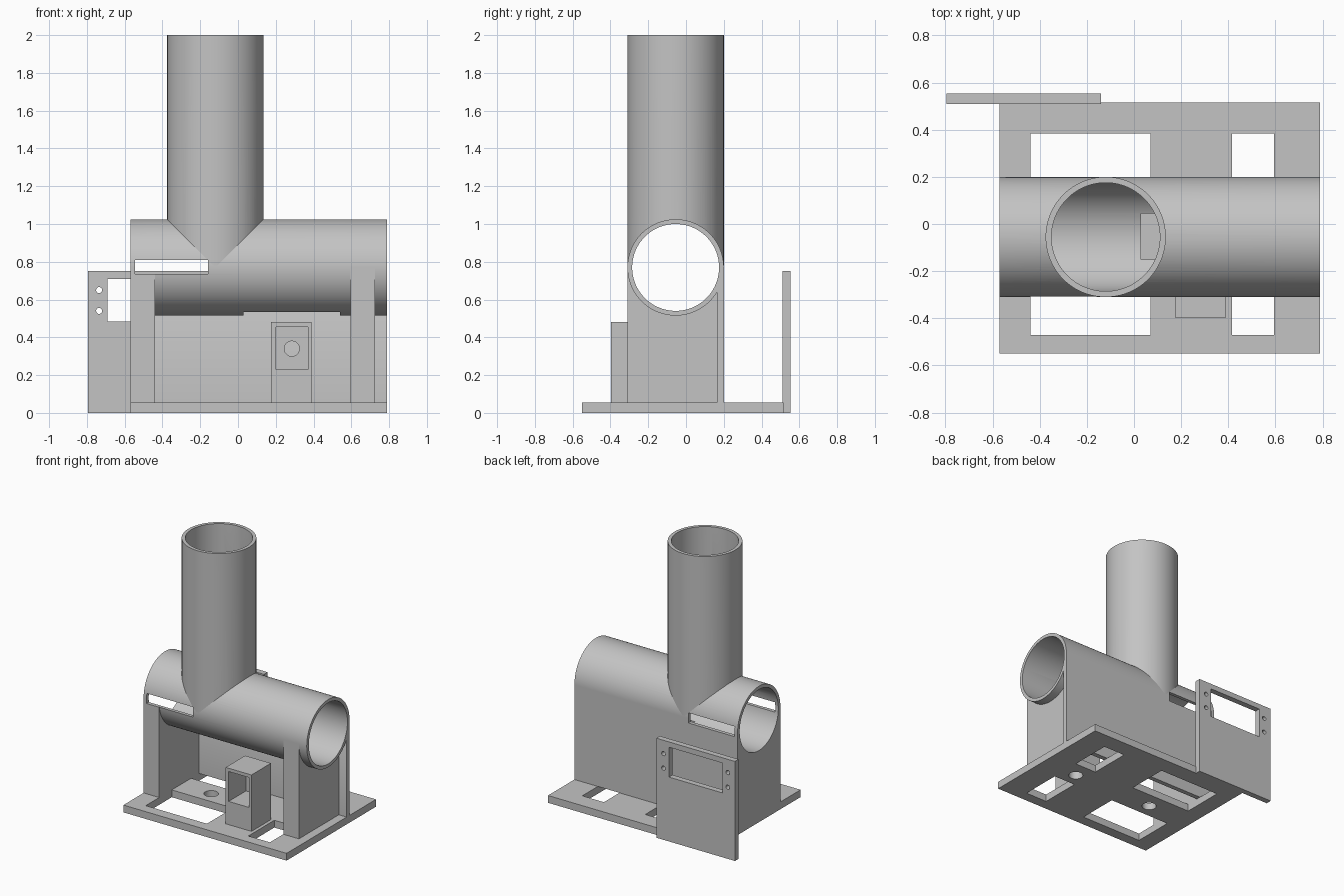
import bpy
from math import pi, radians

cube = bpy.data.objects.get("Cube")
if cube:
    bpy.data.objects.remove(cube, do_unlink=True)

# single material
GREY = (0.55, 0.55, 0.55, 1)
grey = bpy.data.materials.new("plain grey")
grey.use_nodes = True
grey.diffuse_color = GREY
grey.node_tree.nodes["Principled BSDF"].inputs["Base Color"].default_value = GREY


def box(name, x, y, z):
    """Box from (min, max) pairs."""
    centre = [(a + b) / 2 for a, b in (x, y, z)]
    bpy.ops.mesh.primitive_cube_add(size=1, location=centre)
    ob = bpy.context.object
    ob.name = name
    ob.scale = [b - a for a, b in (x, y, z)]
    bpy.ops.object.transform_apply(location=True, rotation=False, scale=True)
    return ob


def rod(name, axis, radius, centre, length, sides=96):
    """Solid cylinder along the x, y or z axis."""
    rot = {"x": (0, pi / 2, 0), "y": (pi / 2, 0, 0), "z": (0, 0, 0)}[axis]
    bpy.ops.mesh.primitive_cylinder_add(vertices=sides, radius=radius, depth=length,
                                        location=centre, rotation=rot)
    ob = bpy.context.object
    ob.name = name
    bpy.ops.object.transform_apply(location=True, rotation=True, scale=True)
    return ob


def cut(ob, *cutters):
    """Subtract each cutter from the object and discard it."""
    bpy.context.view_layer.objects.active = ob
    for c in cutters:
        c.hide_render = True
        mod = ob.modifiers.new("cut", "BOOLEAN")
        mod.operation, mod.solver, mod.object = "DIFFERENCE", "EXACT", c
        bpy.ops.object.modifier_apply(modifier=mod.name)
        bpy.data.objects.remove(c, do_unlink=True)


def finish(ob):
    ob.data.materials.clear()
    ob.data.materials.append(grey)
    bpy.ops.object.select_all(action="DESELECT")
    ob.select_set(True)
    bpy.context.view_layer.objects.active = ob
    bpy.ops.object.shade_smooth_by_angle(angle=radians(30))


# shared dimensions
LEFT, RIGHT = -0.57, 0.79
TUBE_Y, TUBE_Z, OUTER, BORE = -0.055, 0.77, 0.255, 0.23
STACK_X = -0.12
BASE_TOP = 0.055
MID_X, LENGTH = (LEFT + RIGHT) / 2, RIGHT - LEFT


def tube_core(radius):
    return rod("core_cutter", "x", radius, (MID_X, TUBE_Y, TUBE_Z), LENGTH + 0.2)


def stack_bore():
    return rod("stack_cutter", "z", BORE, (STACK_X, TUBE_Y, 1.5), 1.46)


def side_slot():
    return box("slot_cutter", (-0.545, -0.16), (-0.4, 0.3), (0.735, 0.81))


# horizontal tube, open below and slotted through both sides
tube = rod("horizontal_tube", "x", OUTER, (MID_X, TUBE_Y, TUBE_Z), LENGTH)
cut(tube, tube_core(BORE), stack_bore(), side_slot(),
    box("outlet_cutter", (0.03, 0.54), (-0.15, 0.045), (0.4, 0.7)))
finish(tube)

# vertical tube
stack = rod("vertical_tube", "z", OUTER, (STACK_X, TUBE_Y, 1.39), 1.22)
cut(stack, stack_bore(), tube_core(BORE), side_slot())
finish(stack)

# back wall and the two cross walls that cradle the tube
walls = (("back_wall", (LEFT, RIGHT), (0.165, 0.2)),
         ("right_support", (LEFT, -0.44), (-0.31, 0.165)),
         ("left_support", (0.595, 0.725), (-0.31, 0.165)))
for name, x, y in walls:
    wall = box(name, x, y, (BASE_TOP, TUBE_Z))
    cut(wall, tube_core(OUTER - 0.001), side_slot())
    finish(wall)

# base plate with four windows and two drilled holes
base = box("base_plate", (LEFT, RIGHT), (-0.55, 0.515), (0, BASE_TOP))
for x in ((-0.44, 0.07), (0.415, 0.595)):
    for y in ((-0.47, -0.16), (0.07, 0.385)):
        cut(base, box("window_cutter", x, y, (-0.1, 0.2)))
for x in (-0.185, 0.49):
    cut(base, rod("drill", "z", 0.05, (x, TUBE_Y, 0), 0.4, 48))
finish(base)

# small housing with a recessed front and a hole in its back
housing = box("small_housing", (0.175, 0.39), (-0.397, -0.165), (BASE_TOP, 0.48))
cut(housing, box("pocket_cutter", (0.2, 0.37), (-0.5, -0.19), (0.23, 0.455)),
    rod("drill", "y", 0.04, (0.285, -0.17, 0.34), 0.2, 48))
finish(housing)

# rear panel with a display window and four screw holes
panel = box("rear_panel", (-0.795, -0.14), (0.51, 0.553), (0, 0.75))
cut(panel, box("window_cutter", (-0.69, -0.245), (0.4, 0.7), (0.485, 0.71)))
for x in (-0.735, -0.2):
    for z in (0.54, 0.65):
        cut(panel, rod("drill", "y", 0.016, (x, 0.53, z), 0.2, 32))
finish(panel)
